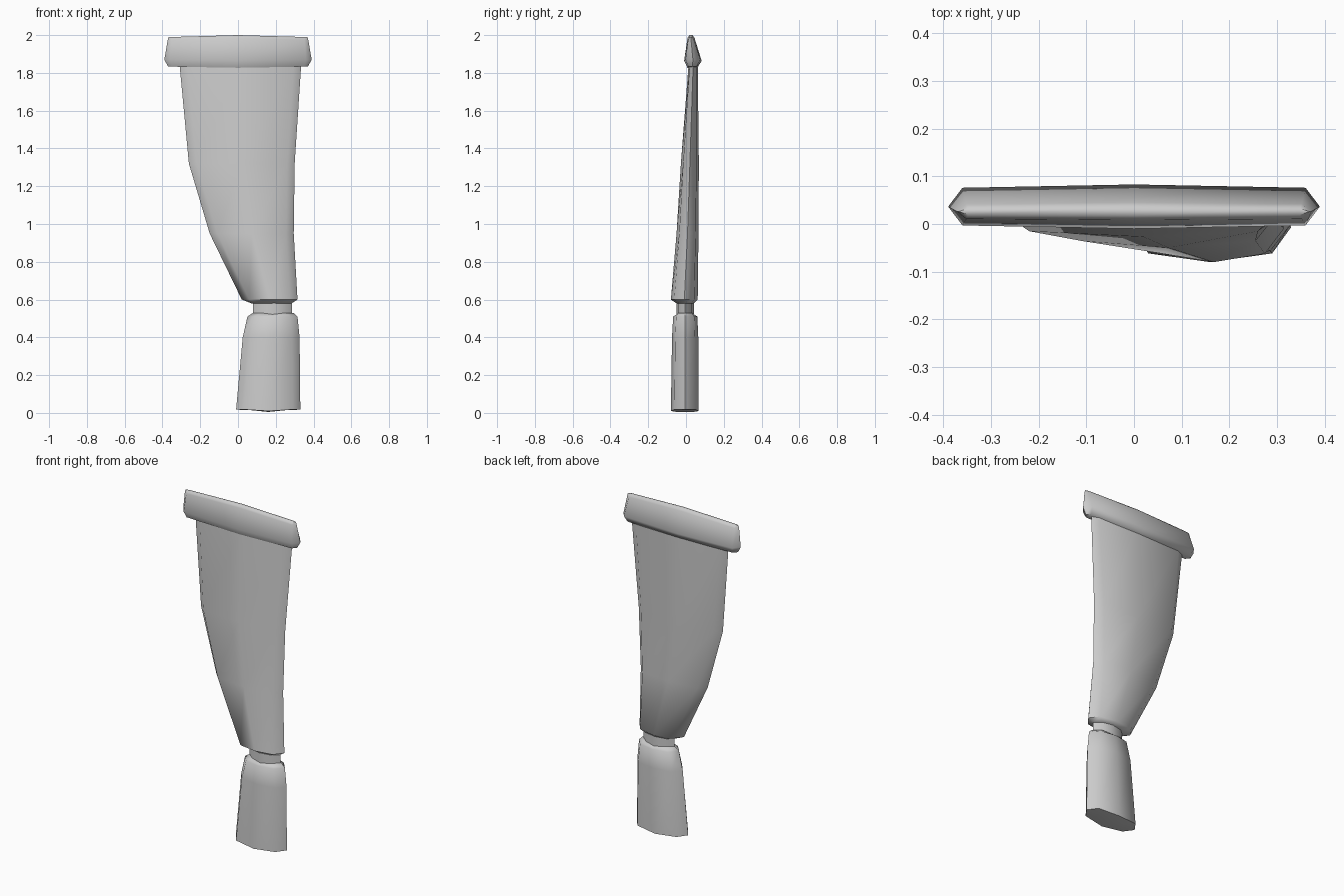
import bpy
import math

if "Cube" in bpy.data.objects:
    bpy.data.objects.remove(bpy.data.objects["Cube"], do_unlink=True)

cloth = bpy.data.materials.new("grey cloth")
cloth.use_nodes = True
grey = (0.6, 0.6, 0.6, 1)
cloth.diffuse_color = grey
cloth.node_tree.nodes["Principled BSDF"].inputs["Base Color"].default_value = grey


def ring(z, x0, x1, front, back, inset=0.04, shoulder=0.75, bow=0.0):
    """Eight-sided flat section; bow raises or lowers its middle."""
    xm, ym = (x0 + x1) / 2, (front + back) / 2
    yf, yb = ym + (front - ym) * shoulder, ym + (back - ym) * shoulder
    return [(x0, ym, z), (x0 + inset, yf, z), (xm, front, z + bow),
            (x1 - inset, yf, z), (x1, ym, z), (x1 - inset, yb, z),
            (xm, back, z + bow), (x0 + inset, yb, z)]


def loft(name, rings, angle=50):
    """Skin a stack of sections from bottom to top and cap both ends."""
    verts = [p for r in rings for p in r]
    faces = [(k * 8 + i, k * 8 + (i + 1) % 8,
              k * 8 + 8 + (i + 1) % 8, k * 8 + 8 + i)
             for k in range(len(rings) - 1) for i in range(8)]
    # Each cap is a fan of quads folded along the middle
    for base, flip in ((0, True), (len(verts) - 8, False)):
        for q in ((0, 1, 7), (1, 2, 6, 7), (2, 3, 5, 6), (3, 4, 5)):
            f = [base + i for i in q]
            faces.append(f[::-1] if flip else f)
    mesh = bpy.data.meshes.new(name)
    mesh.from_pydata(verts, [], faces)
    mesh.materials.append(cloth)
    obj = bpy.data.objects.new(name, mesh)
    bpy.context.collection.objects.link(obj)
    bpy.ops.object.select_all(action="DESELECT")
    obj.select_set(True)
    bpy.context.view_layer.objects.active = obj
    bpy.ops.object.shade_smooth_by_angle(angle=math.radians(angle))
    return obj


# Gathered upper drape
loft("upper_drape", [
    ring(0.58, 0.07, 0.285, -0.05, 0.042),
    ring(0.60, 0.02, 0.315, -0.08, 0.062),
    ring(0.95, -0.15, 0.295, -0.05, 0.066),
    ring(1.32, -0.26, 0.30, -0.027, 0.068),
    ring(1.85, -0.31, 0.335, 0.014, 0.062),
])

# Tie band at the waist
loft("tie_band", [
    ring(0.51, 0.08, 0.285, -0.05, 0.042),
    ring(0.60, 0.08, 0.285, -0.05, 0.042),
])

# Flared lower drape
loft("lower_drape", [
    ring(0.015, 0.03, 0.29, -0.05, 0.04, bow=-0.01),
    ring(0.018, -0.01, 0.33, -0.08, 0.067, bow=-0.008),
    ring(0.40, 0.025, 0.326, -0.074, 0.065),
    ring(0.51, 0.05, 0.315, -0.068, 0.06),
    ring(0.53, 0.08, 0.295, -0.05, 0.042, bow=-0.008),
])

# Padded pelmet across the top
loft("pelmet", [
    ring(1.833, -0.37, 0.37, 0.008, 0.06, 0.02, 0.85, -0.006),
    ring(1.87, -0.39, 0.39, -0.01, 0.083, 0.03, 0.85, -0.006),
    ring(1.975, -0.372, 0.372, 0.008, 0.045, 0.02, 0.85, 0.01),
    ring(1.99, -0.368, 0.368, 0.018, 0.034, 0.02, 0.85, 0.01),
], 60)
